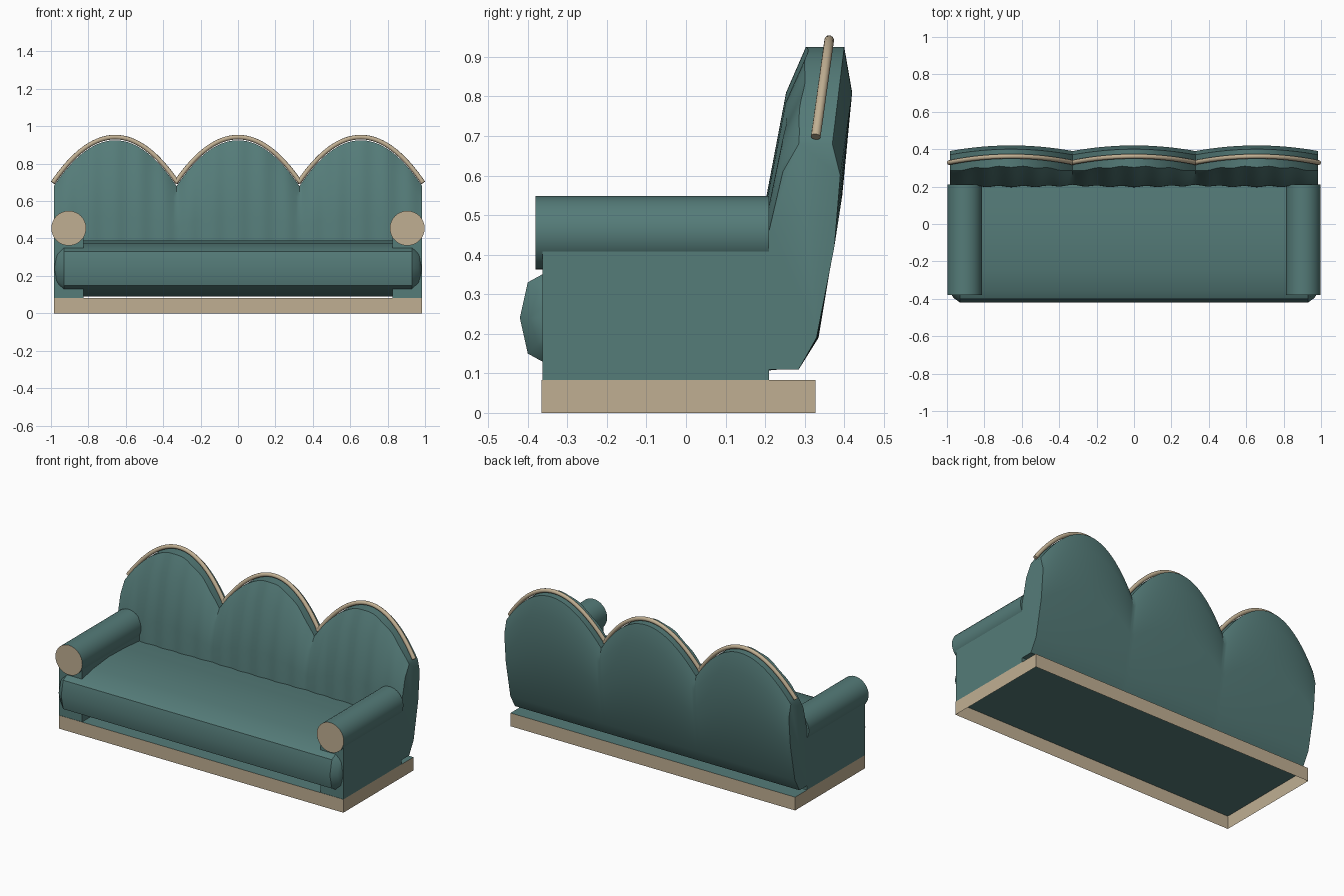
import bpy, bmesh, math
from mathutils import Matrix, Vector

if "Cube" in bpy.data.objects:
    bpy.data.objects.remove(bpy.data.objects["Cube"], do_unlink=True)


def material(name, rgb):
    m = bpy.data.materials.new(name)
    m.use_nodes = True
    m.diffuse_color = (*rgb, 1)
    m.node_tree.nodes["Principled BSDF"].inputs["Base Color"].default_value = (*rgb, 1)
    return m


TEAL = material("teal fabric", (0.09, 0.20, 0.19))
WOOD = material("pale wood", (0.53, 0.43, 0.29))


def smooth(obj, degrees):
    bpy.ops.object.select_all(action='DESELECT')
    obj.select_set(True)
    bpy.context.view_layer.objects.active = obj
    bpy.ops.object.shade_smooth_by_angle(angle=math.radians(degrees))


def finish(bm, name, mats, angle=None):
    bmesh.ops.recalc_face_normals(bm, faces=bm.faces[:])
    me = bpy.data.meshes.new(name)
    bm.to_mesh(me)
    bm.free()
    obj = bpy.data.objects.new(name, me)
    bpy.context.collection.objects.link(obj)
    for m in mats:
        me.materials.append(m)
    if angle:
        smooth(obj, angle)
    return obj


def box(bm, lo, hi):
    lo, hi = Vector(lo), Vector(hi)
    mat = Matrix.Translation((lo + hi) / 2) @ Matrix.Diagonal((*(hi - lo), 1))
    bmesh.ops.create_cube(bm, size=1, matrix=mat)


def loft(bm, sections):
    """Skin closed rings of points and cap both ends."""
    rings = [[bm.verts.new(p) for p in s] for s in sections]
    for a, b in zip(rings, rings[1:]):
        for i in range(len(a)):
            j = (i + 1) % len(a)
            bm.faces.new((a[i], a[j], b[j], b[i]))
    bm.faces.new(rings[0])
    bm.faces.new(rings[-1])


# Base: thin wooden band, open below, with a fabric deck
bm = bmesh.new()
box(bm, (-0.985, -0.365, 0), (0.985, 0.328, 0.083))
bm.normal_update()
bottom = min(bm.faces, key=lambda f: f.normal.z)
bmesh.ops.inset_individual(bm, faces=[bottom], thickness=0.004)
for v in bottom.verts:
    v.co.z = 0.079
bm.normal_update()
for f in bm.faces:
    deck = abs(f.normal.z) > 0.9 and f.calc_center_median().z > 0.05
    f.material_index = 0 if deck else 1
finish(bm, "base_frame", [TEAL, WOOD])

# Arms: panel below, round roll on top with a wooden front disc
for side, s in (("left", 1), ("right", -1)):
    bm = bmesh.new()
    box(bm, (s * 0.905 - 0.08, -0.363, 0.083), (s * 0.905 + 0.08, 0.21, 0.41))
    finish(bm, side + "_arm_panel", [TEAL])

    bm = bmesh.new()
    turn = Matrix.Translation((s * 0.905, -0.085, 0.455)) @ Matrix.Rotation(math.pi / 2, 4, 'X')
    bmesh.ops.create_cone(bm, cap_ends=True, segments=32, radius1=0.093,
                          radius2=0.093, depth=0.59, matrix=turn)
    bm.normal_update()
    for f in bm.faces:
        f.material_index = 1 if f.normal.y < -0.9 else 0
    finish(bm, side + "_arm_roll", [TEAL, WOOD], 40)

# Seat cushion: bulging profile, pinched at its ends
upper = [(-0.42, 0.24), (-0.40, 0.33), (-0.36, 0.352), (-0.25, 0.375),
         (-0.10, 0.39), (0.06, 0.386), (0.24, 0.37)]
lower = [(y, 0.48 - z) for y, z in reversed(upper[1:])]


def cushion_section(x, inset):
    pts = []
    for y, z in upper + lower:
        rise = max(-1, min(1, (z - 0.24) / 0.09))
        front = max(0, min(1, (-0.34 - y) / 0.06))
        pts.append((x, y + inset * front, z - inset * rise))
    return pts


bm = bmesh.new()
loft(bm, [cushion_section(x, i) for x, i in
          ((-0.98, 0.05), (-0.965, 0.025), (-0.93, 0),
           (0.93, 0), (0.965, 0.025), (0.98, 0.05))])
finish(bm, "seat_cushion", [TEAL], 35)

# Backrest: three arches blended between a seam profile and a crown profile
seam = [(0.285, 0.11), (0.21, 0.11), (0.21, 0.46), (0.245, 0.61), (0.285, 0.68),
        (0.37, 0.68), (0.39, 0.60), (0.375, 0.42), (0.33, 0.19)]
crown = [(0.285, 0.11), (0.20, 0.11), (0.205, 0.52), (0.26, 0.81), (0.31, 0.925),
         (0.40, 0.925), (0.42, 0.81), (0.395, 0.55), (0.335, 0.19)]
ARCHES, STEPS, PITCH = 3, 40, 0.6567
sections = []
for k in range(ARCHES * STEPS + 1):
    t = k / STEPS
    u = 2 * (t % 1) - 1
    w = 1 - u * u
    x = (t - ARCHES / 2) * PITCH
    # Five vertical channels on the front of each arch
    ripple = -0.007 * (1 - math.cos(t * 5 * math.tau)) / 2
    ring = []
    for i, (a, b) in enumerate(zip(seam, crown)):
        y = a[0] + (b[0] - a[0]) * w
        z = a[1] + (b[1] - a[1]) * w
        ring.append((x, y + (ripple if 1 <= i <= 4 else 0), z))
    sections.append(ring)
bm = bmesh.new()
loft(bm, sections)
finish(bm, "backrest", [TEAL], 38)

# Wooden trim following each arch
for n, name in enumerate(("right", "middle", "left")):
    cu = bpy.data.curves.new(name + "_arch_trim", 'CURVE')
    cu.dimensions = '3D'
    cu.bevel_depth = 0.0125
    cu.bevel_resolution = 3
    cu.use_fill_caps = True
    sp = cu.splines.new('POLY')
    sp.points.add(STEPS)
    for k, p in enumerate(sp.points):
        u = 2 * k / STEPS - 1
        w = 1 - u * u
        p.co = ((n - 1) * PITCH + u * 0.333, 0.328 + 0.034 * w, 0.698 + 0.244 * w, 1)
    cu.materials.append(WOOD)
    trim = bpy.data.objects.new(name + "_arch_trim", cu)
    bpy.context.collection.objects.link(trim)
    bpy.ops.object.select_all(action='DESELECT')
    trim.select_set(True)
    bpy.context.view_layer.objects.active = trim
    bpy.ops.object.convert(target='MESH')
    smooth(bpy.context.view_layer.objects.active, 45)
